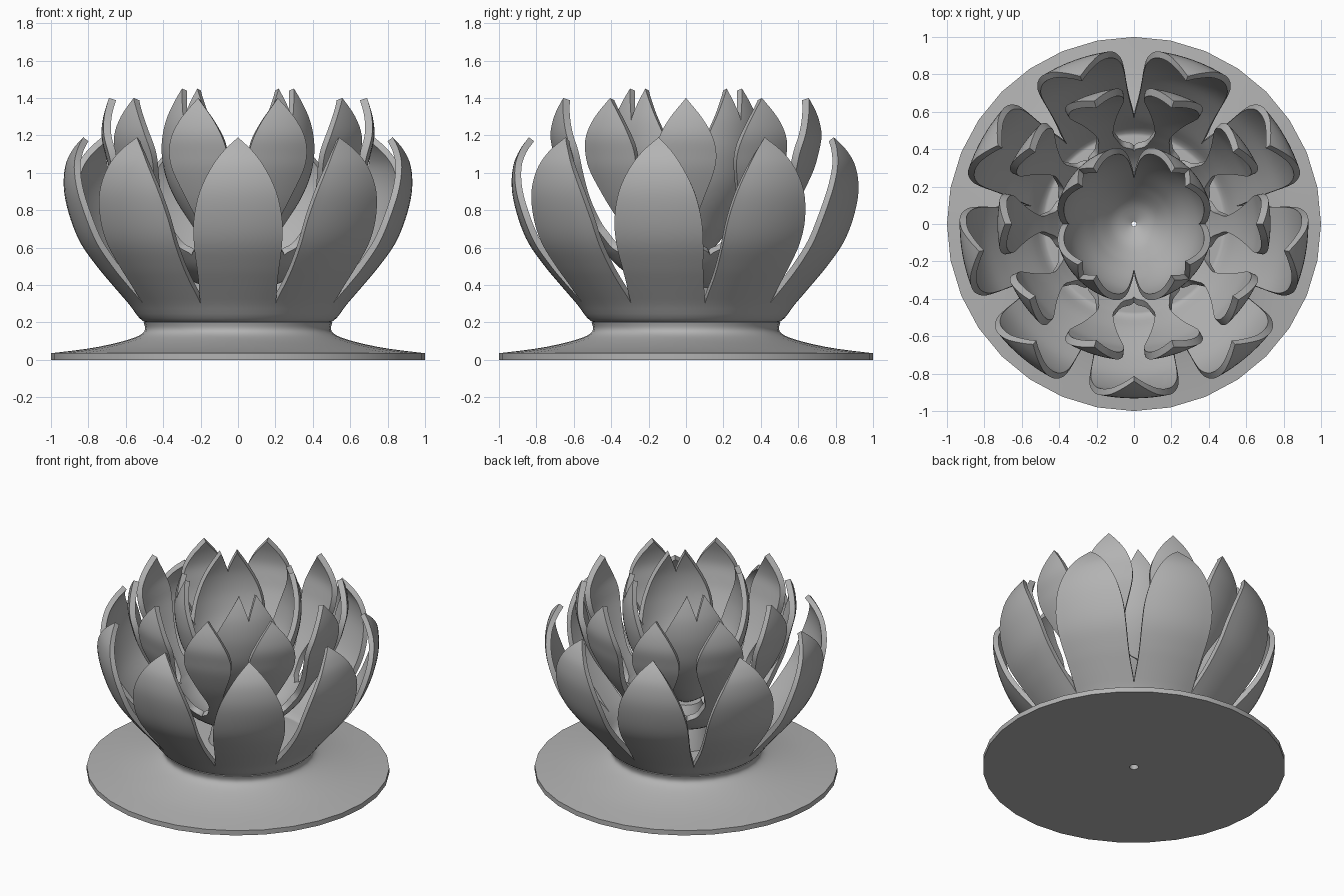
import bpy
import bmesh
from math import sin, cos, radians, pi

cube = bpy.data.objects.get("Cube")
if cube:
    bpy.data.objects.remove(cube)

# One plain grey for the whole holder
grey = bpy.data.materials.new("plain_grey")
grey.use_nodes = True
colour = (0.45, 0.45, 0.45, 1)
grey.diffuse_color = colour
grey.node_tree.nodes["Principled BSDF"].inputs["Base Color"].default_value = colour


def finish(name, bm, thickness=0):
    """Turn a bmesh into a shaded object, optionally thickened inwards."""
    bmesh.ops.remove_doubles(bm, verts=bm.verts, dist=0.0005)
    mesh = bpy.data.meshes.new(name)
    bm.to_mesh(mesh)
    bm.free()
    obj = bpy.data.objects.new(name, mesh)
    bpy.context.collection.objects.link(obj)
    mesh.materials.append(grey)
    bpy.ops.object.select_all(action="DESELECT")
    obj.select_set(True)
    bpy.context.view_layer.objects.active = obj
    if thickness:
        solid = obj.modifiers.new("wall", "SOLIDIFY")
        solid.thickness = thickness
        solid.offset = -1
        bpy.ops.object.modifier_apply(modifier=solid.name)
    bpy.ops.object.shade_smooth_by_angle(angle=radians(35))
    return obj


def add_grid(bm, rows):
    """Skin a list of equally long point rows with quads."""
    grid = [[bm.verts.new(p) for p in row] for row in rows]
    for low, high in zip(grid, grid[1:]):
        for j in range(len(low) - 1):
            bm.faces.new((low[j], low[j + 1], high[j + 1], high[j]))


def smooth_rows(rows, steps=4):
    """Catmull-Rom interpolation through rows of equal length."""
    result = []
    last = len(rows) - 1
    for i in range(last):
        quad = [rows[min(max(k, 0), last)] for k in range(i - 1, i + 3)]
        for s in range(steps):
            t = s / steps
            result.append([
                b + t * (c - a + t * (2 * a - 5 * b + 4 * c - d
                                      + t * (3 * b - a - 3 * c + d))) / 2
                for a, b, c, d in zip(*quad)])
    return result + [list(rows[-1])]


def lathe(name, profile, segments):
    """Revolve a closed profile about the vertical axis."""
    bm = bmesh.new()
    ring = [2 * pi * (j % segments) / segments for j in range(segments + 1)]
    add_grid(bm, [[(r * cos(a), r * sin(a), z) for a in ring]
                  for r, z in profile + profile[:1]])
    return finish(name, bm)


def petal_shell(name, rows, petals, wall, columns=8):
    """Bowl whose rim splits into petals.

    Each row is radius, height, then half-widths in degrees;
    each petal is its centre angle and the half-width columns of its two sides.
    """
    bm = bmesh.new()
    limit = rows[0]
    levels = smooth_rows(rows)
    for centre, right, left in petals:
        points = []
        for row in levels:
            start = centre - min(max(row[right], 0), limit[right])
            end = centre + min(max(row[left], 0), limit[left])
            line = []
            for j in range(columns + 1):
                a = radians(start + (end - start) * j / columns)
                line.append((row[0] * cos(a), row[0] * sin(a), row[1]))
            points.append(line)
        add_grid(bm, points)
    return finish(name, bm, wall)


# Flared foot with a small drain hole
HOLE = 0.03
flare = smooth_rows([(1, 0.035), (0.8, 0.06), (0.65, 0.09), (0.55, 0.12),
                     (0.507, 0.145), (0.497, 0.17), (0.505, 0.2)], 3)
lathe("foot", [(HOLE, 0), (1, 0)] + flare + [(0.48, 0.215), (HOLE, 0.215)], 32)

# Hidden stem carrying the upper bowls
lathe("stem", [(HOLE, 0.21), (0.2, 0.21), (0.16, 0.38), (0.1, 0.53),
               (HOLE, 0.53)], 32)

# Outer bowl of broad petals
outer = [(HOLE, 0.2, 20), (0.4, 0.2, 20), (0.505, 0.205, 20), (0.585, 0.3, 20),
         (0.68, 0.41, 18), (0.755, 0.5, 17), (0.84, 0.62, 16.3),
         (0.895, 0.75, 15.3), (0.93, 0.9, 12.7), (0.925, 1.03, 8.8),
         (0.89, 1.12, 4.8), (0.84, 1.19, 0)]
petal_shell("outer_petals", outer,
            [(k * 40 - 90, 2, 2) for k in range(9)], 0.035)

# Middle bowl of teardrop petals on narrow necks
middle = [(HOLE, 0.36, 18), (0.2, 0.4, 18), (0.34, 0.48, 18), (0.42, 0.56, 18),
          (0.45, 0.6, 10), (0.49, 0.66, 6.5), (0.53, 0.72, 5),
          (0.61, 0.85, 8.5), (0.68, 1, 12.5), (0.71, 1.1, 13.2),
          (0.73, 1.2, 11), (0.72, 1.3, 6.5), (0.69, 1.4, 0)]
petal_shell("middle_petals", middle, [(k * 36, 2, 2) for k in range(10)], 0.04)

# Inner cup: half-widths for deep gap, side gap and shallow cleft
inner = [(HOLE, 0.52, 36, 36, 9), (0.13, 0.58, 36, 36, 9),
         (0.21, 0.67, 36, 36, 9), (0.26, 0.74, 36, 36, 9),
         (0.33, 0.85, 33, 36, 9), (0.38, 0.96, 30, 36, 9),
         (0.41, 1.08, 26, 28, 9), (0.42, 1.18, 21, 21, 9),
         (0.415, 1.28, 14, 14, 9), (0.395, 1.37, 7, 7, 5),
         (0.37, 1.45, 0, 0, 0)]
DEEP, SIDE, CLEFT = 2, 3, 4
cup = []
for turn in (0, 180):
    cup += [(turn + 36, SIDE, CLEFT), (turn + 54, CLEFT, DEEP),
            (turn + 126, DEEP, CLEFT), (turn + 144, CLEFT, SIDE)]
petal_shell("inner_petals", inner, cup, 0.035)
